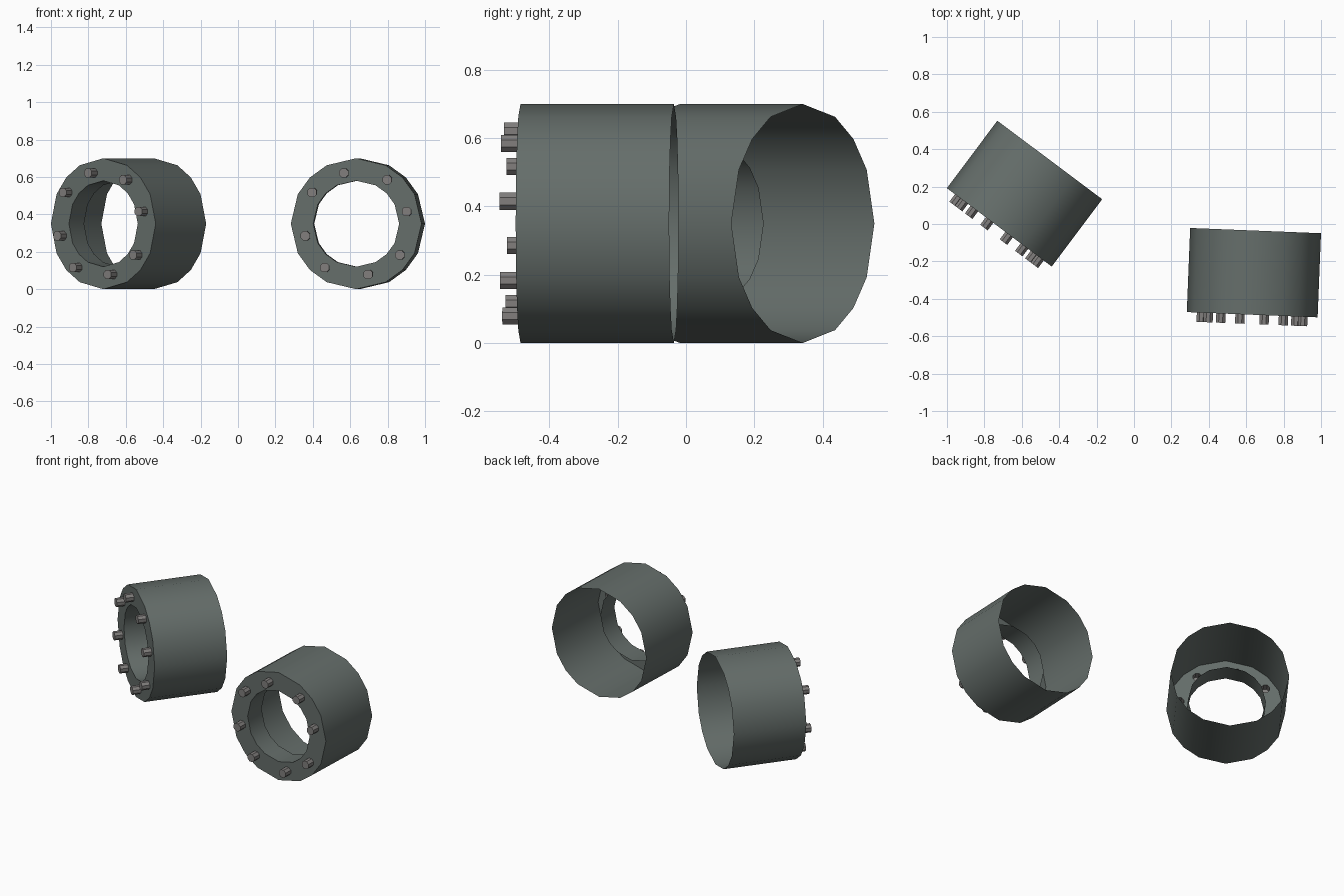
import bpy, bmesh, math

if "Cube" in bpy.data.objects:
    bpy.data.objects.remove(bpy.data.objects["Cube"])

R, HOLE, LENGTH, LIP = 0.35, 0.23, 0.45, 0.135
BOLT_R, BOLT_LEN = 0.027, 0.05


def material(name, rgb):
    m = bpy.data.materials.new(name)
    m.diffuse_color = (*rgb, 1)
    m.use_nodes = True
    m.node_tree.nodes["Principled BSDF"].inputs["Base Color"].default_value = m.diffuse_color
    return m


dark = material("dark green grey", (0.13, 0.155, 0.145))
grey = material("bolt grey", (0.22, 0.21, 0.205))

# uneven 16-sided section, bolts sit between its corners
ANGLES = [math.radians(q * 90 + a) for q in range(4) for a in (0, 26.8, 45, 63.2)]
BOLTS = [(math.radians(q * 90 + a), r) for q in range(4) for a, r in ((13.5, 0.279), (54.5, 0.288))]
EIGHT = [math.radians(22.5 + 45 * i) for i in range(8)]


def ring(bm, angles, r, y, cx=0, cz=0):
    return [bm.verts.new((cx + r * math.cos(a), y, cz + r * math.sin(a))) for a in angles]


def loop_edges(bm, vs):
    return [bm.edges.new((vs[i], vs[(i + 1) % len(vs)])) for i in range(len(vs))]


def bridge(bm, a, b, smooth):
    n = len(a)
    for i in range(n):
        f = bm.faces.new((a[i], a[(i + 1) % n], b[(i + 1) % n], b[i]))
        f.smooth = smooth


def face_radially(bm, sign, cx=0, cz=0):
    """Turn side faces outward (+1) or inward (-1) about the y axis."""
    bm.normal_update()
    for f in list(bm.faces):
        c, n = f.calc_center_median(), f.normal
        if sign * (n.x * (c.x - cx) + n.z * (c.z - cz)) < 0:
            f.normal_flip()


def face_front(bm):
    bm.normal_update()
    for f in list(bm.faces):
        if f.normal.y > 0:
            f.normal_flip()


def finish(bm, name, loc, rot, mat):
    me = bpy.data.meshes.new(name)
    bm.to_mesh(me)
    bm.free()
    me.materials.append(mat)
    ob = bpy.data.objects.new(name, me)
    ob.location = loc
    ob.rotation_euler = (0, 0, math.radians(rot))
    bpy.context.collection.objects.link(ob)


def drum(side, x, y, rot):
    loc = (x, y, R)
    # thin outer wall, open at the back
    bm = bmesh.new()
    bridge(bm, ring(bm, ANGLES, R, LENGTH), ring(bm, ANGLES, R, 0), True)
    face_radially(bm, 1)
    finish(bm, side + "_outer_wall", loc, rot, dark)

    # short lip running back from the central hole
    bm = bmesh.new()
    bridge(bm, ring(bm, ANGLES, HOLE, 0), ring(bm, ANGLES, HOLE, LIP), True)
    face_radially(bm, -1)
    finish(bm, side + "_inner_lip", loc, rot, dark)

    # front plate with central hole and bolt holes
    bm = bmesh.new()
    edges = loop_edges(bm, ring(bm, ANGLES, R, 0)) + loop_edges(bm, ring(bm, ANGLES, HOLE, 0))
    for a, r in BOLTS:
        edges += loop_edges(bm, ring(bm, EIGHT, BOLT_R, 0, r * math.cos(a), r * math.sin(a)))
    bmesh.ops.triangle_fill(bm, edges=edges, use_beauty=True, normal=(0, -1, 0))
    face_front(bm)
    finish(bm, side + "_front_plate", loc, rot, dark)

    # hollow bolts standing out from the plate
    for i, (a, r) in enumerate(BOLTS):
        cx, cz = r * math.cos(a), r * math.sin(a)
        bm = bmesh.new()
        tip = ring(bm, EIGHT, BOLT_R, -BOLT_LEN, cx, cz)
        bridge(bm, ring(bm, EIGHT, BOLT_R, 0, cx, cz), tip, False)
        face_radially(bm, 1, cx, cz)
        cap = bm.faces.new(tip)
        cap.normal_update()
        if cap.normal.y > 0:
            cap.normal_flip()
        finish(bm, f"{side}_bolt_{i + 1}", loc, rot, grey)


drum("left", -0.72, -0.018, -36.8)
drum("right", 0.632, -0.485, -2.3)
